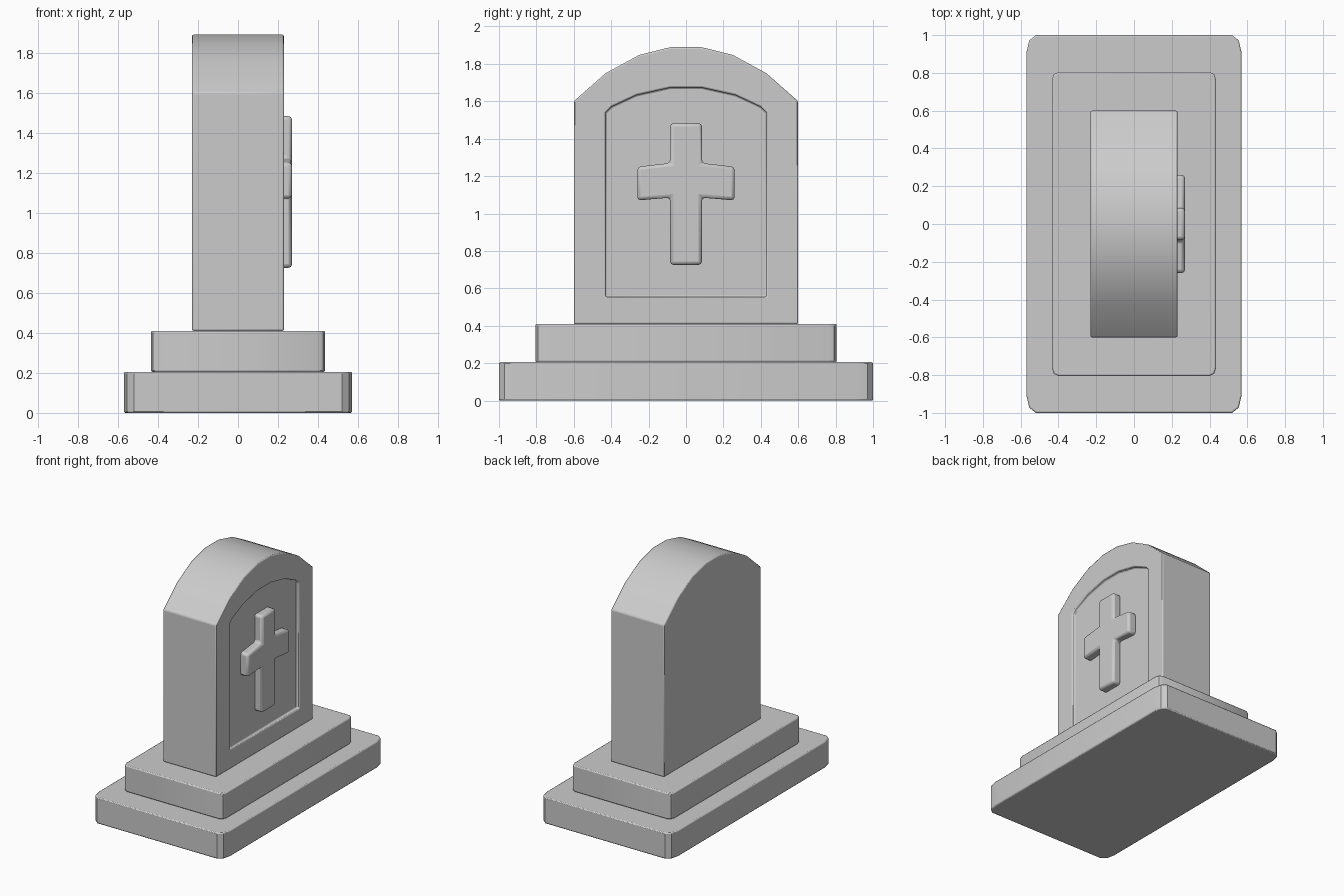
import bpy, bmesh, math

if "Cube" in bpy.data.objects:
    bpy.data.objects.remove(bpy.data.objects["Cube"])


def loft(name, rings, bevel, limit, segments=2):
    """Skin matching rings of points, cap both ends, round the hard edges."""
    bm = bmesh.new()
    loops = [[bm.verts.new(p) for p in ring] for ring in rings]
    n = len(loops[0])
    for a, b in zip(loops, loops[1:]):
        for i in range(n):
            j = (i + 1) % n
            bm.faces.new((a[i], a[j], b[j], b[i]))
    bm.faces.new(loops[0][::-1])
    bm.faces.new(loops[-1])
    bmesh.ops.recalc_face_normals(bm, faces=bm.faces)
    mesh = bpy.data.meshes.new(name)
    bm.to_mesh(mesh)
    bm.free()
    obj = bpy.data.objects.new(name, mesh)
    bpy.context.collection.objects.link(obj)
    mod = obj.modifiers.new("edge_rounding", 'BEVEL')
    mod.width = bevel
    mod.segments = segments
    mod.limit_method = 'ANGLE'
    mod.angle_limit = math.radians(limit)
    bpy.ops.object.select_all(action='DESELECT')
    obj.select_set(True)
    bpy.context.view_layer.objects.active = obj
    bpy.ops.object.shade_smooth_by_angle(angle=math.radians(30))
    return obj


def mirrored(half):
    """Complete a half outline running from bottom to top on the +y side."""
    return half + [(-y, z) for y, z in reversed(half)]


def at_x(profile, x):
    return [(x, y, z) for y, z in profile]


def slab(name, hx, hy, z0, z1, cx, cy):
    """Slab with faceted vertical corners."""
    corner = [(hx, hy - cy), (hx - cx * 0.3, hy - cy * 0.3), (hx - cx, hy)]
    half = corner + [(-x, y) for x, y in reversed(corner)]
    plan = half + [(-x, -y) for x, y in half]
    return loft(name, [[(x, y, z) for x, y in plan] for z in (z0, z1)], 0.008, 60)


# Stepped plinth
slab("lower_step", 0.57, 1.0, 0.0, 0.205, 0.05, 0.095)
slab("upper_step", 0.435, 0.805, 0.205, 0.41, 0.035, 0.045)

# Arched headstone with a recessed panel on its +x face
outer = mirrored([(0.6, 0.41), (0.6, 1.6), (0.43, 1.75), (0.25, 1.848), (0.08, 1.89)])
panel = mirrored([(0.43, 0.555), (0.43, 1.54), (0.40, 1.57), (0.265, 1.633), (0.085, 1.673)])
loft("headstone", [at_x(outer, -0.23), at_x(outer, 0.23),
                   at_x(panel, 0.23), at_x(panel, 0.205)], 0.008, 40)

# Raised cross with slightly flared arms
cross = mirrored([(0.085, 0.725), (0.085, 1.085), (0.26, 1.07),
                  (0.26, 1.25), (0.085, 1.27), (0.085, 1.483)])
loft("cross", [at_x(cross, 0.19), at_x(cross, 0.27)], 0.018, 30)
